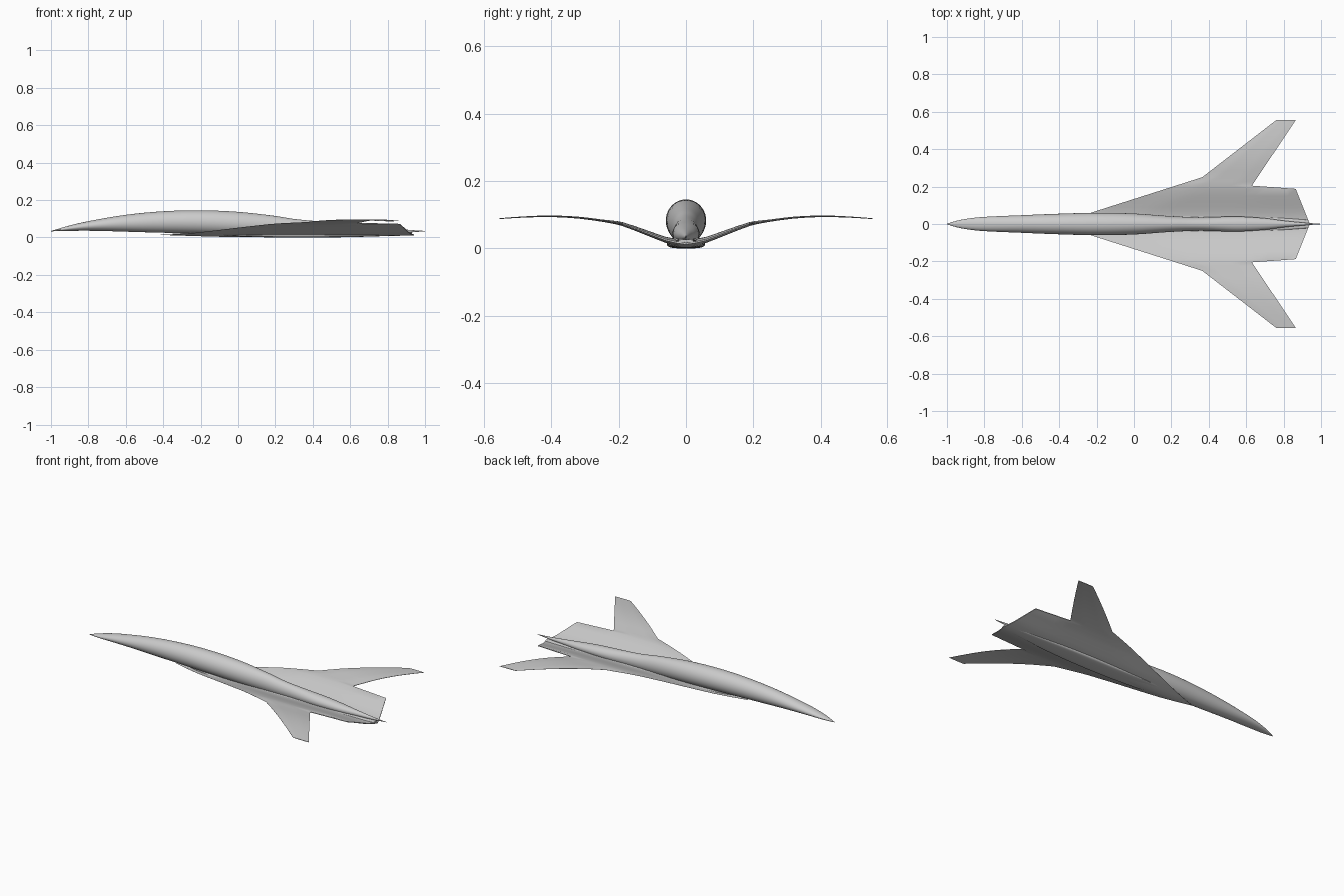
import bpy, bmesh, math

cube = bpy.data.objects.get("Cube")
if cube:
    bpy.data.objects.remove(cube, do_unlink=True)

grey = bpy.data.materials.new("light grey")
grey.use_nodes = True
grey.diffuse_color = (0.6, 0.6, 0.6, 1)
grey.node_tree.nodes["Principled BSDF"].inputs["Base Color"].default_value = (0.6, 0.6, 0.6, 1)


def spline(points, x):
    """Smooth interpolation through (x, value) pairs."""
    if x <= points[0][0]:
        return points[0][1]
    for i in range(len(points) - 1):
        (x0, v0), (x1, v1) = points[i], points[i + 1]
        if x <= x1:
            def slope(k):
                a, b = points[max(k - 1, 0)], points[min(k + 1, len(points) - 1)]
                return (b[1] - a[1]) / (b[0] - a[0])
            h = x1 - x0
            t = (x - x0) / h
            m0, m1 = slope(i) * h, slope(i + 1) * h
            return (v0 * (2*t**3 - 3*t**2 + 1) + m0 * (t**3 - 2*t**2 + t)
                    + v1 * (3*t**2 - 2*t**3) + m1 * (t**3 - t**2))
    return points[-1][1]


def linear(points, x):
    for (x0, v0), (x1, v1) in zip(points, points[1:]):
        if x <= x1:
            return v0 + (v1 - v0) * (x - x0) / (x1 - x0)
    return points[-1][1]


def loft(name, rings, angle=40):
    """Skin closed rings of equal length and cap both ends."""
    bm = bmesh.new()
    loops = [[bm.verts.new(p) for p in ring] for ring in rings]
    n = len(loops[0])
    for a, b in zip(loops, loops[1:]):
        for i in range(n):
            j = (i + 1) % n
            bm.faces.new((a[i], a[j], b[j], b[i]))
    bm.faces.new(loops[0])
    bm.faces.new(loops[-1])
    bmesh.ops.recalc_face_normals(bm, faces=bm.faces)
    mesh = bpy.data.meshes.new(name)
    bm.to_mesh(mesh)
    bm.free()
    mesh.materials.append(grey)
    ob = bpy.data.objects.new(name, mesh)
    bpy.context.collection.objects.link(ob)
    bpy.ops.object.select_all(action='DESELECT')
    ob.select_set(True)
    bpy.context.view_layer.objects.active = ob
    bpy.ops.object.shade_smooth_by_angle(angle=math.radians(angle))
    return ob


def body(name, top, bottom, width, start, end, steps, power=1.0, sides=40):
    """Loft rounded sections between a top line, a bottom line and a width line."""
    def bend(v):
        return math.copysign(abs(v) ** power, v)
    rings = []
    for k in range(steps + 1):
        x = start + (end - start) * k / steps
        zt, zb, w = spline(top, x), spline(bottom, x), spline(width, x)
        w = max(w, 0.001)
        h = max((zt - zb) / 2, 0.001)
        mid = (zt + zb) / 2
        rings.append([(x, w * bend(math.cos(2 * math.pi * i / sides)),
                       mid + h * bend(math.sin(2 * math.pi * i / sides)))
                      for i in range(sides)])
    return loft(name, rings)


# Waisted fuselage with a drooped nose and a tail spike
body("fuselage",
     [(-1, .035), (-.9, .064), (-.8, .087), (-.6, .121), (-.4, .140), (-.2, .145), (0, .137),
      (.2, .115), (.3, .099), (.45, .085), (.6, .074), (.75, .058), (.9, .042), (1, .035)],
     [(-1, .033), (-.8, .036), (-.5, .028), (-.2, .020), (.2, .008), (.6, .010),
      (.85, .022), (1, .033)],
     [(-1, .001), (-.95, .017), (-.88, .030), (-.8, .038), (-.6, .047), (-.4, .055),
      (-.2, .060), (0, .056), (.2, .042), (.35, .036), (.55, .040), (.7, .031),
      (.8, .018), (.9, .008), (1, .001)],
     -1, 1, 80)

# Flat belly fairing with a blunt rear end
body("belly_fairing",
     [(-.35, .024), (0, .030), (.5, .032), (.93, .026)],
     [(-.35, .022), (-.1, .010), (.2, 0), (.6, .002), (.93, .014)],
     [(-.35, .004), (-.2, .035), (0, .052), (.5, .054), (.93, .022)],
     -.35, .93, 32, power=0.6, sides=24)

# Cranked wing: leading edge, trailing edge, height and thickness by span
LEADING = [(0, -.42), (.25, .365), (.555, .76)]
TRAILING = [(0, .94), (.188, .865), (.205, .63), (.555, .865)]
HEIGHT = [(0, .014), (.05, .022), (.12, .047), (.19, .072), (.25, .082),
          (.32, .091), (.4, .095), (.48, .093), (.555, .088)]
THICK = [(0, .022), (.05, .018), (.19, .011), (.25, .006), (.555, .002)]
SPAN = [0, .03, .06, .09, .12, .15, .188, .205, .225, .25, .28, .32, .36, .4, .44, .48, .52, .555]
CHORD = 14
rings = []
for y in [-s for s in SPAN[:0:-1]] + SPAN:
    s = abs(y)
    lead, trail = linear(LEADING, s), linear(TRAILING, s)
    z, t = spline(HEIGHT, s), linear(THICK, s)
    upper, lower = [], []
    for i in range(CHORD + 1):
        f = i / CHORD
        half = t / 2 * min(1, 4 * f, 0.25 + 3 * (1 - f)) + 0.0003
        x = lead + (trail - lead) * f
        upper.append((x, y, z + half))
        lower.append((x, y, z - half))
    rings.append(upper + lower[::-1])
loft("wing", rings, 30)
